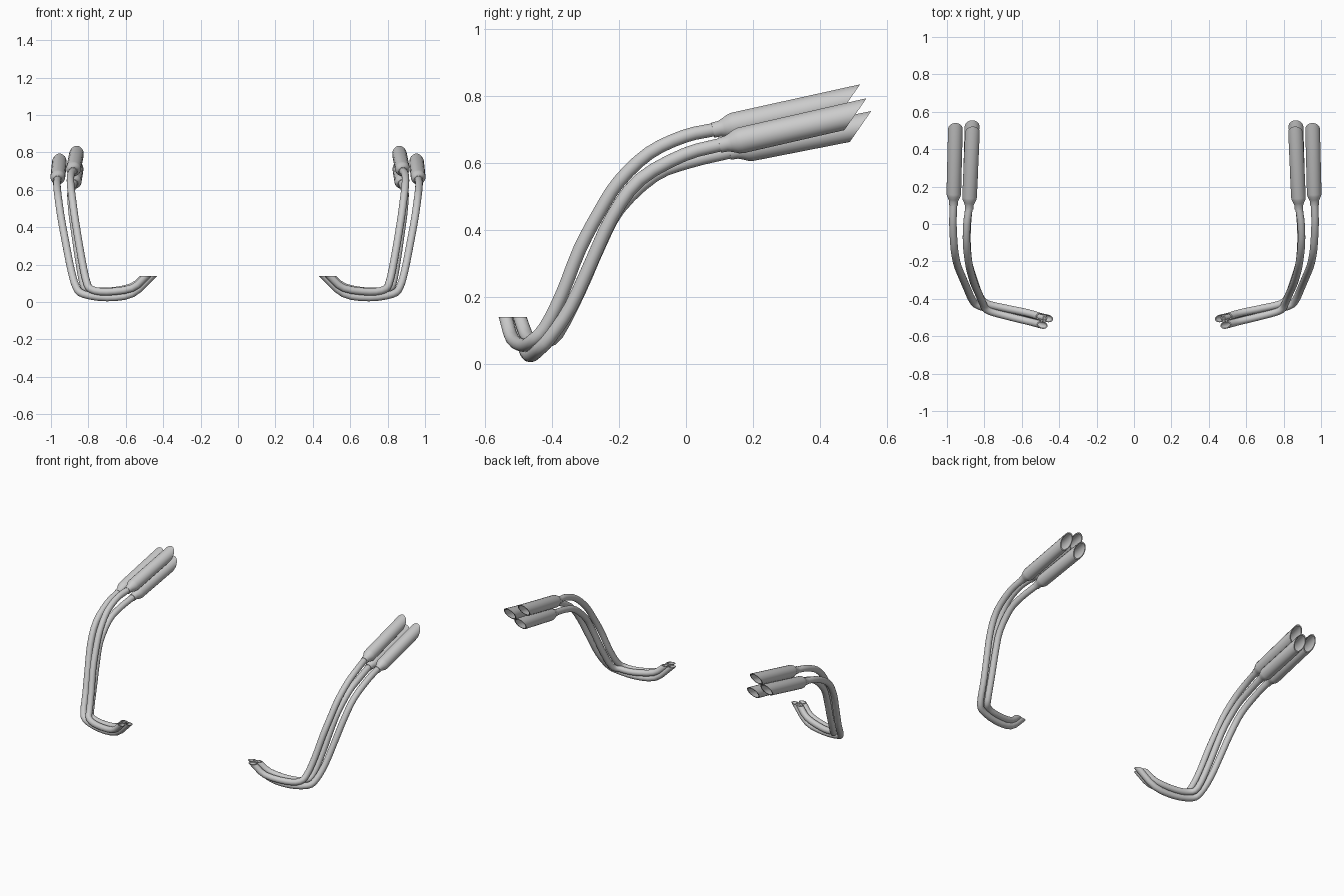
import bpy, bmesh, math
from mathutils import Vector, Quaternion

if "Cube" in bpy.data.objects:
    bpy.data.objects.remove(bpy.data.objects["Cube"])

SIDES = 20


def smooth_path(pts, steps=3):
    """Catmull-Rom samples through the control points."""
    p = [Vector(v) for v in pts]
    p = [2 * p[0] - p[1]] + p + [2 * p[-1] - p[-2]]
    out = []
    for i in range(1, len(p) - 2):
        a, b, c, d = p[i - 1:i + 3]
        for s in range(steps):
            t = s / steps
            out.append(0.5 * (2 * b + (c - a) * t + (2 * a - 5 * b + 4 * c - d) * t * t
                              + (3 * b - a - 3 * c + d) * t ** 3))
    return out + [p[-2]]


def frames(path):
    """Tangent and side vector at each sample, carried along without twist."""
    out, side, last = [], None, None
    for i in range(len(path)):
        t = (path[min(i + 1, len(path) - 1)] - path[max(i - 1, 0)]).normalized()
        if side is None:
            side = t.orthogonal().normalized()
        else:
            side = last.rotation_difference(t) @ side
        last = t
        out.append((t, side))
    return out


def ring(bm, centre, t, side, r, cut=None):
    """One circle of vertices; cut slides it along the tangent onto a slanted plane."""
    verts = []
    for k in range(SIDES):
        v = centre + Quaternion(t, 2 * math.pi * k / SIDES) @ side * r
        if cut is not None:
            v = v - t * ((v - centre).dot(cut) / t.dot(cut))
        verts.append(bm.verts.new(v))
    return verts


def finish(name, bm, rings):
    for a, b in zip(rings, rings[1:]):
        for k in range(SIDES):
            n = (k + 1) % SIDES
            bm.faces.new((a[k], a[n], b[n], b[k]))
    bm.faces.new(rings[0])
    bm.faces.new(rings[-1])
    bmesh.ops.recalc_face_normals(bm, faces=bm.faces)
    mesh = bpy.data.meshes.new(name)
    bm.to_mesh(mesh)
    bm.free()
    ob = bpy.data.objects.new(name, mesh)
    bpy.context.collection.objects.link(ob)
    bpy.ops.object.select_all(action='DESELECT')
    ob.select_set(True)
    bpy.context.view_layer.objects.active = ob
    bpy.ops.object.shade_smooth_by_angle(angle=math.radians(35))
    mod = ob.modifiers.new("mirror", 'MIRROR')
    mod.use_axis[0] = True


def pipe(name, pts, r=0.02):
    """Bent tube with a hollow mouth cut level at its front end."""
    path = smooth_path(pts)
    fr = frames(path)
    bm = bmesh.new()
    up = Vector((0, 0, 1))
    rings = [ring(bm, path[2], *fr[2], r * 0.8), ring(bm, path[0], *fr[0], r * 0.8, up)]
    rings += [ring(bm, p, *f, r, up if i == 0 else None)
              for i, (p, f) in enumerate(zip(path, fr))]
    finish(name, bm, rings)


def muffler(name, start, end, r=0.0395):
    """Collar, flare and straight can with a slash-cut hollow mouth."""
    a, b = Vector(start), Vector(end)
    t = (b - a).normalized()
    side = t.orthogonal().normalized()
    length = (b - a).length
    slash = Vector((0, 0.82, -0.57))
    profile = [(0, 0.019), (0, 0.023), (0.022, 0.024), (0.035, 0.029), (0.052, 0.037),
               (0.065, r), (length, r), (length, r * 0.86), (0.1, r * 0.86)]
    bm = bmesh.new()
    rings = [ring(bm, a + t * d, t, side, rad, slash if d == length else None)
             for d, rad in profile]
    finish(name, bm, rings)


# upper, outer and lower mufflers (right side, mirrored to the left)
muffler("upper_muffler", (0.882, 0.08, 0.698), (0.864, 0.488, 0.788))
muffler("outer_muffler", (0.965, 0.10, 0.653), (0.955, 0.507, 0.746))
muffler("lower_muffler", (0.878, 0.13, 0.632), (0.866, 0.522, 0.709))

# header pipes, from the open front mouth back to each muffler
pipe("upper_pipe", [
    (0.49, -0.54, 0.14), (0.565, -0.52, 0.075), (0.70, -0.487, 0.055), (0.785, -0.46, 0.068),
    (0.81, -0.42, 0.11), (0.832, -0.37, 0.21), (0.855, -0.318, 0.342), (0.873, -0.258, 0.455),
    (0.885, -0.20, 0.545), (0.895, -0.11, 0.63), (0.894, -0.005, 0.68), (0.882, 0.085, 0.70)])
pipe("outer_pipe", [
    (0.46, -0.505, 0.14), (0.565, -0.482, 0.045), (0.70, -0.465, 0.024), (0.825, -0.44, 0.042),
    (0.865, -0.405, 0.08), (0.892, -0.345, 0.17), (0.918, -0.285, 0.30), (0.944, -0.22, 0.44),
    (0.96, -0.138, 0.55), (0.968, -0.005, 0.625), (0.965, 0.105, 0.655)])
pipe("lower_pipe", [
    (0.495, -0.498, 0.14), (0.57, -0.475, 0.08), (0.70, -0.448, 0.057), (0.79, -0.425, 0.065),
    (0.825, -0.385, 0.09), (0.85, -0.318, 0.22), (0.87, -0.258, 0.357), (0.885, -0.20, 0.465),
    (0.893, -0.095, 0.563), (0.89, 0.01, 0.604), (0.878, 0.135, 0.634)])
